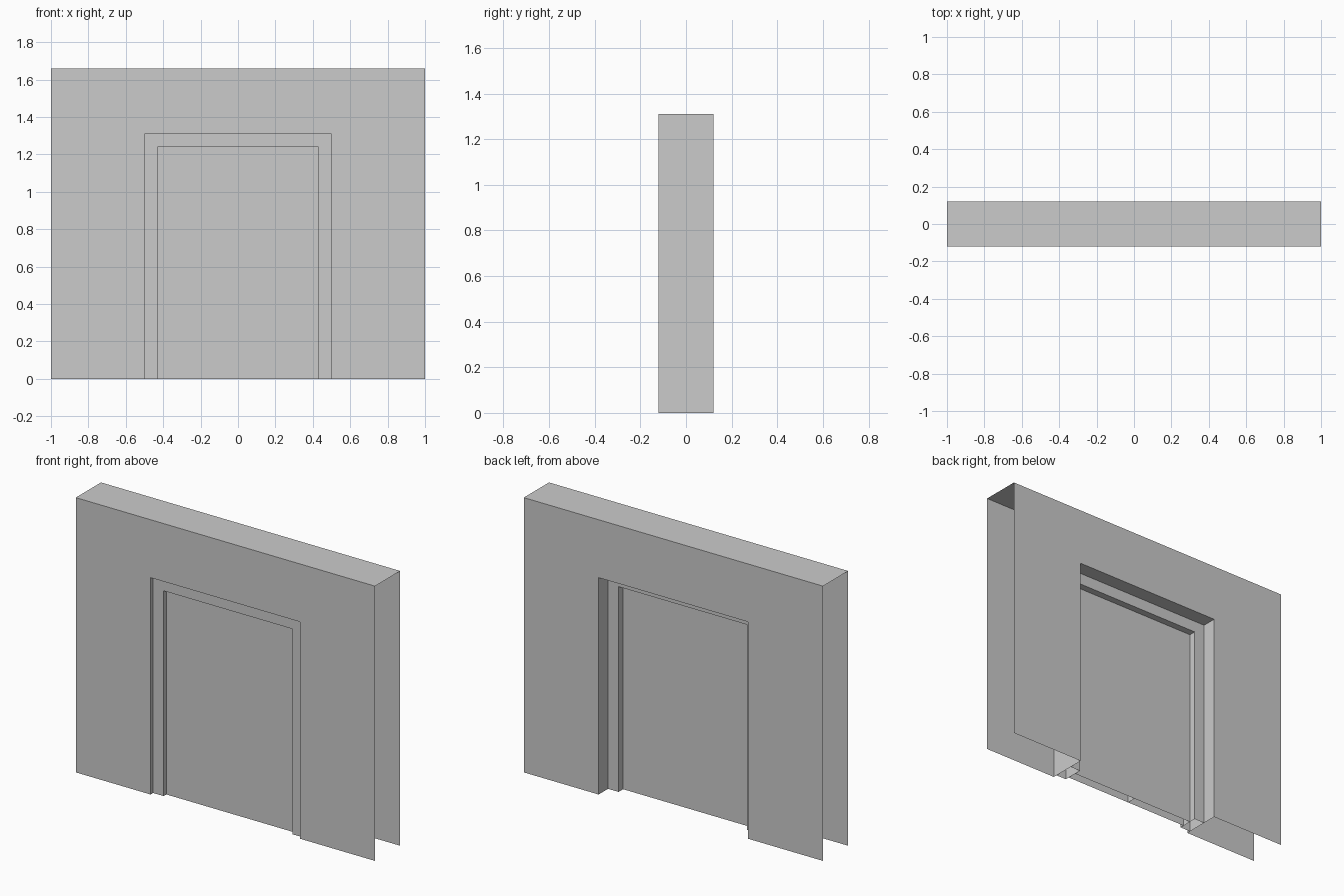
import bpy, bmesh

if "Cube" in bpy.data.objects:
    bpy.data.objects.remove(bpy.data.objects["Cube"])


def finish(name, bm):
    mesh = bpy.data.meshes.new(name)
    bm.to_mesh(mesh)
    bm.free()
    obj = bpy.data.objects.new(name, mesh)
    bpy.context.collection.objects.link(obj)
    return obj


def portal(name, outer, inner, y0, y1, cap_top=False):
    """Hollow surround: front and back sheets plus the lining of the opening."""
    bm = bmesh.new()

    def path(half, top, y):
        return [bm.verts.new((x, y, z)) for x, z in
                ((-half, 0), (-half, top), (half, top), (half, 0))]

    of, ob = path(*outer, y0), path(*outer, y1)
    nf, nb = path(*inner, y0), path(*inner, y1)
    for i in range(3):
        j = i + 1
        bm.faces.new((of[i], nf[i], nf[j], of[j]))   # front sheet
        bm.faces.new((ob[i], ob[j], nb[j], nb[i]))   # back sheet
        bm.faces.new((nf[i], nb[i], nb[j], nf[j]))   # lining
    if cap_top:
        bm.faces.new((of[1], of[2], ob[2], ob[1]))
    return finish(name, bm)


def leaf(name, x0, x1, top, y0, y1, meeting):
    """Door leaf open underneath: both faces and the meeting edge."""
    bm = bmesh.new()
    f, b = [[bm.verts.new((x, y, z)) for x, z in
             ((x0, 0), (x1, 0), (x1, top), (x0, top))] for y in (y0, y1)]
    bm.faces.new(f)
    bm.faces.new(b[::-1])
    if meeting == "right":
        bm.faces.new((f[1], b[1], b[2], f[2]))
    else:
        bm.faces.new((f[0], f[3], b[3], b[0]))
    return finish(name, bm)


# Wall section: open at both ends and underneath
portal("wall", (1.0, 1.66), (0.5, 1.31), -0.12, 0.12, cap_top=True)

# Door frame, set into the opening
portal("door_frame", (0.5, 1.31), (0.43, 1.24), -0.096, 0.03)

# Pair of flush door leaves meeting just left of centre
SPLIT = -0.015
leaf("door_leaf_left", -0.43, SPLIT, 1.24, -0.07, -0.013, "right")
leaf("door_leaf_right", SPLIT, 0.43, 1.24, -0.07, -0.013, "left")
